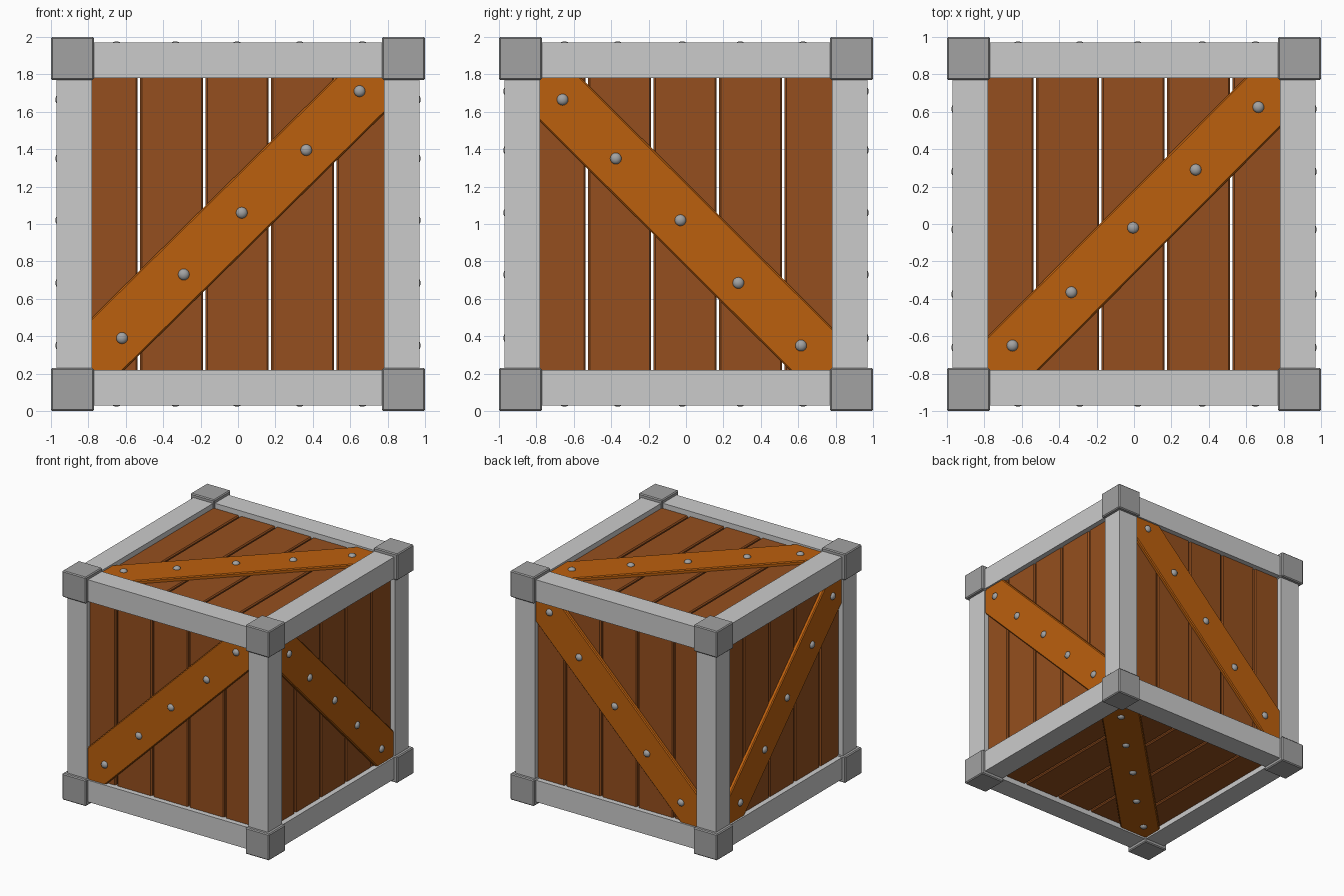
import bpy, bmesh, math
from mathutils import Matrix, Vector

if "Cube" in bpy.data.objects:
    bpy.data.objects.remove(bpy.data.objects["Cube"])


def material(name, rgb):
    m = bpy.data.materials.new(name)
    m.diffuse_color = (*rgb, 1)
    m.use_nodes = True
    m.node_tree.nodes["Principled BSDF"].inputs["Base Color"].default_value = m.diffuse_color
    return m


PLANK = material("plank_wood", (0.30, 0.078, 0.013))
BRACE = material("brace_wood", (0.50, 0.115, 0.004))
METAL = material("corner_metal", (0.36, 0.36, 0.36))
FRAME = material("frame_metal", (0.55, 0.55, 0.55))


def finish(name, bm, mat, matrix=Matrix()):
    bm.transform(matrix)
    bmesh.ops.recalc_face_normals(bm, faces=bm.faces)
    me = bpy.data.meshes.new(name)
    bm.to_mesh(me)
    bm.free()
    me.materials.append(mat)
    ob = bpy.data.objects.new(name, me)
    bpy.context.collection.objects.link(ob)
    return ob


def box(name, lo, hi, bevel, mat, matrix=Matrix()):
    lo, hi = Vector(lo), Vector(hi)
    bm = bmesh.new()
    bmesh.ops.create_cube(bm, size=1)
    bm.transform(Matrix.Translation((lo + hi) / 2) @ Matrix.Diagonal((*(hi - lo), 1)))
    if bevel:
        bmesh.ops.bevel(bm, geom=bm.edges[:], offset=bevel, segments=1, affect='EDGES')
    return finish(name, bm, mat, matrix)


def bolt(name, u, v, matrix):
    # flattened dome head
    bm = bmesh.new()
    bmesh.ops.create_uvsphere(bm, u_segments=16, v_segments=10, radius=0.031)
    bm.transform(Matrix.Translation((u, v, 0.953)) @ Matrix.Diagonal((1, 1, 0.75, 1)))
    ob = finish(name, bm, METAL, matrix)
    ob.data.shade_smooth()


def basis(u, v, w):
    # maps panel space (across, along planks, outward) to the crate
    m = Matrix((u, v, w)).transposed().to_4x4()
    return Matrix.Translation((0, 0, 1)) @ m


X, Y, Z = Vector((1, 0, 0)), Vector((0, 1, 0)), Vector((0, 0, 1))
FRONT_BOLTS = [(-.62, -.61), (-.29, -.27), (.02, .06), (.365, .395), (.65, .71)]
SIDE_BOLTS = [(-.66, .665), (-.375, .35), (-.03, .02), (.28, -.315), (.615, -.65)]
TOP_BOLTS = [(-.65, -.65), (-.335, -.365), (-.005, -.02), (.33, .29), (.665, .625)]

# name, panel basis, brace offset, brace slope, bolt positions
PANELS = [
    ("front", basis(X, Z, -Y), .045, .986, FRONT_BOLTS),
    ("back", basis(X, Z, Y), .045, .986, FRONT_BOLTS),
    ("right", basis(Y, Z, X), -.003, -.996, SIDE_BOLTS),
    ("left", basis(Y, Z, -X), -.003, -.996, SIDE_BOLTS),
    ("top", basis(X, Y, Z), -.043, 1.004, TOP_BOLTS),
    ("bottom", basis(X, Y, -Z), -.043, 1.004, TOP_BOLTS),
]

for name, mat, off, slope, bolts in PANELS:
    # five planks with see-through gaps
    for i in range(5):
        c = -0.705 + 0.35 * i
        box(f"{name}_plank_{i + 1}", (c - .168, -.87, .875), (c + .168, .87, .925),
            .009, PLANK, mat)
    # diagonal brace, its ends buried in the frame
    turn = Matrix.Translation((0, off, 0)) @ Matrix.Rotation(math.atan(slope), 4, 'Z')
    box(f"{name}_brace", (-1.14, -.16, .915), (1.14, .16, .955), .008, BRACE, mat @ turn)
    for i, (u, v) in enumerate(bolts):
        bolt(f"{name}_bolt_{i + 1}", u, v, mat)

# frame beams: four along each axis
SIGNS = (-1, 1)
for label, m in (("x", basis(Y, Z, X)), ("y", basis(X, Z, Y)), ("z", basis(X, Y, Z))):
    for a in SIGNS:
        for b in SIGNS:
            ca, cb = a * .875, b * .875
            box(f"frame_beam_{label}", (ca - .095, cb - .095, -.9),
                (ca + .095, cb + .095, .9), 0, FRAME, m)

# corner caps
for a in SIGNS:
    for b in SIGNS:
        for c in SIGNS:
            p = Vector((a, b, c)) * .885
            h = Vector((.115, .115, .115))
            box("corner_cap", p - h, p + h, .008, METAL, Matrix.Translation((0, 0, 1)))
